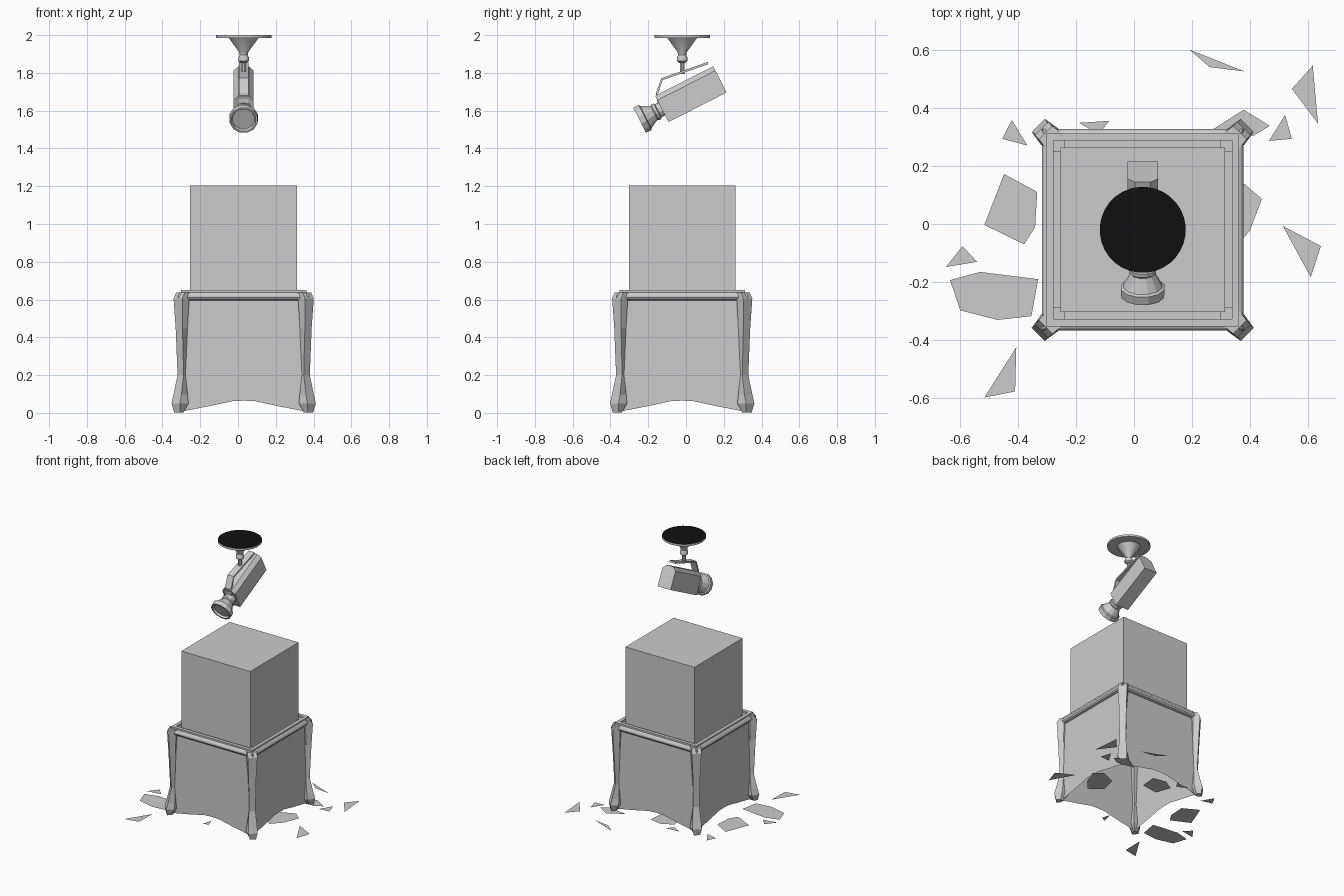
import bpy, bmesh, math
from mathutils import Matrix, Vector

if "Cube" in bpy.data.objects:
    bpy.data.objects.remove(bpy.data.objects["Cube"])

CX, CY = 0.03, -0.02          # centre of the case
CENTRE = Matrix.Translation((CX, CY, 0))


def material(name, value):
    m = bpy.data.materials.new(name)
    m.use_nodes = True
    colour = (value, value, value, 1)
    m.diffuse_color = colour
    m.node_tree.nodes["Principled BSDF"].inputs["Base Color"].default_value = colour
    return m


GREY = material("plain grey", 0.6)
BLACK = material("black", 0.005)


def finish(name, bm, mat=GREY, matrix=CENTRE, smooth=False, fix=True):
    if fix:
        bmesh.ops.recalc_face_normals(bm, faces=bm.faces)
    mesh = bpy.data.meshes.new(name)
    bm.to_mesh(mesh)
    bm.free()
    obj = bpy.data.objects.new(name, mesh)
    obj.matrix_world = matrix
    mesh.materials.append(mat)
    bpy.context.collection.objects.link(obj)
    if smooth:
        bpy.ops.object.select_all(action="DESELECT")
        obj.select_set(True)
        bpy.context.view_layer.objects.active = obj
        bpy.ops.object.shade_smooth_by_angle(angle=math.radians(32))
    return obj


def loft(name, rings, caps=True, **kw):
    """Skin a list of closed rings that share one point count."""
    bm = bmesh.new()
    loops = [[bm.verts.new(p) for p in ring] for ring in rings]
    for a, b in zip(loops, loops[1:]):
        for i in range(len(a)):
            j = (i + 1) % len(a)
            bm.faces.new((a[i], a[j], b[j], b[i]))
    if caps:
        bm.faces.new(loops[0])
        bm.faces.new(loops[-1])
    return finish(name, bm, **kw)


def square(h, z):
    return [(h, h, z), (-h, h, z), (-h, -h, z), (h, -h, z)]


def circle(r, z, n):
    turns = [2 * math.pi * (i + 0.5) / n for i in range(n)]
    return [(r * math.cos(t), r * math.sin(t), z) for t in turns]


def lathe(name, profile, n, **kw):
    return loft(name, [circle(r, z, n) for r, z in profile], **kw)


# Display cube and the recessed moulding it stands in
loft("display_cube", [square(0.283, 0.62), square(0.283, 1.203)])
moulding = [(0.322, 0.595), (0.34, 0.6), (0.347, 0.61), (0.347, 0.622), (0.34, 0.634),
            (0.332, 0.638), (0.332, 0.65), (0.307, 0.65), (0.307, 0.622), (0.28, 0.622)]
loft("top_moulding", [square(h, z) for h, z in moulding])

# Four side panels with an arched lower edge
ARCH = [(-0.325, 0.008), (-0.18, 0.036), (-0.06, 0.062), (0, 0.065),
        (0.06, 0.062), (0.18, 0.036), (0.325, 0.008)]
for k, side in enumerate(("front", "left", "back", "right")):
    bm = bmesh.new()
    low = [bm.verts.new((x, -0.325, z)) for x, z in ARCH]
    high = [bm.verts.new((x, -0.325, 0.6)) for x, z in ARCH]
    for i in range(len(ARCH) - 1):
        bm.faces.new((low[i], low[i + 1], high[i + 1], high[i]))
    bmesh.ops.dissolve_limit(bm, angle_limit=0.01, verts=bm.verts, edges=bm.edges)
    finish(side + "_panel", bm, fix=False,
           matrix=CENTRE @ Matrix.Rotation(k * math.pi / 2, 4, "Z"))

# Curved corner legs: height, outer reach, width of the corner face, inner reach
LEG = [(0.003, 0.368, 0.03, 0.318), (0.05, 0.382, 0.045, 0.292),
       (0.095, 0.372, 0.042, 0.296), (0.2, 0.35, 0.032, 0.308),
       (0.45, 0.36, 0.036, 0.297), (0.605, 0.371, 0.046, 0.288), (0.638, 0.357, 0.046, 0.268)]


def leg_ring(z, out, cut, inn):
    wing = out - cut / 2
    return [(out, out - cut, z), (out - cut, out, z), (inn, wing - 0.01, z),
            (inn, inn, z), (wing - 0.01, inn, z)]


for k, corner in enumerate(("back_left", "back_right", "front_right", "front_left")):
    loft(corner + "_leg", [leg_ring(*row) for row in LEG],
         matrix=CENTRE @ Matrix.Rotation(k * math.pi / 2, 4, "Z"))

# Ceiling mount: plate, cone, ball and stem
plate = lathe("mount_plate", [(0.148, 1.985), (0.148, 2.0)], 32)
plate.data.materials.append(BLACK)
for f in plate.data.polygons:
    f.material_index = int(f.normal.z > 0.9)
lathe("mount_cone", [(0.022, 1.895), (0.025, 1.91), (0.08, 1.985)], 16, smooth=True)
lathe("mount_ball", [(0.016, 1.853), (0.028, 1.862), (0.028, 1.883), (0.018, 1.9)], 12, smooth=True)
lathe("mount_stem", [(0.013, 1.795), (0.013, 1.86)], 8)

# Tilted camera frame: local z runs forward along the lens, local y is up
AXIS = Matrix.Translation((CX, -0.128, 1.609)) @ Matrix.Rotation(math.radians(90 + 27), 4, "X")


def body_ring(z):
    w, h, c = 0.053, 0.078, 0.026
    return [(-w, -h, z), (w, -h, z), (w, h - c, z), (w - c, h, z), (c - w, h, z), (-w, h - c, z)]


loft("camera_body", [body_ring(-0.345), body_ring(0)], matrix=AXIS)
LENS = [(0.04, -0.01), (0.04, 0.022), (0.048, 0.026), (0.048, 0.04), (0.042, 0.046),
        (0.068, 0.095), (0.078, 0.1), (0.076, 0.132), (0.066, 0.132), (0.06, 0.118)]
lathe("camera_lens", LENS, 12, matrix=AXIS)

# Bent bracket from the stem to the front of the body
PATH = [(0.117, 1.852), (-0.127, 1.767), (-0.154, 1.69), (-0.145, 1.64)]
rings = []
for i, (y, z) in enumerate(PATH):
    a, b = Vector(PATH[max(i - 1, 0)]), Vector(PATH[min(i + 1, len(PATH) - 1)])
    d = (b - a).normalized() * 0.006
    rings.append([(s, y + t * d.y, z - t * d.x) for s, t in
                  ((-0.025, 1), (0.025, 1), (0.025, -1), (-0.025, -1))])
loft("camera_bracket", rings, matrix=Matrix.Translation((CX, 0, 0)))

# Flat broken shards on the floor
SHARDS = [
    [(0.19, 0.6), (0.38, 0.525), (0.26, 0.54)],
    [(0.615, 0.545), (0.633, 0.345), (0.543, 0.465)],
    [(0.52, 0.375), (0.543, 0.293), (0.464, 0.286)],
    [(0.377, 0.393), (0.467, 0.338), (0.41, 0.303), (0.27, 0.325)],
    [(-0.42, 0.358), (-0.367, 0.27), (-0.453, 0.293)],
    [(-0.19, 0.348), (-0.085, 0.355), (-0.12, 0.31)],
    [(-0.447, 0.172), (-0.333, 0.11), (-0.34, -0.01), (-0.378, -0.07), (-0.515, -0.003)],
    [(-0.59, -0.076), (-0.54, -0.13), (-0.647, -0.148)],
    [(-0.53, -0.165), (-0.33, -0.19), (-0.353, -0.317), (-0.47, -0.33), (-0.598, -0.297), (-0.633, -0.193)],
    [(-0.405, -0.424), (-0.409, -0.576), (-0.515, -0.597)],
    [(0.512, -0.007), (0.643, -0.076), (0.608, -0.183)],
    [(0.38, 0.138), (0.44, 0.086), (0.398, -0.024), (0.33, -0.1), (0.24, -0.03), (0.27, 0.09)],
    [(0.08, 0.3), (0.07, 0.18), (-0.06, 0.16), (-0.1, 0.27), (-0.02, 0.32)],
    [(-0.04, -0.362), (0.0, -0.34), (-0.02, -0.28)],
]
bm = bmesh.new()
for shard in SHARDS:
    bm.faces.new([bm.verts.new((x, y, 0.0)) for x, y in shard])
for f in bm.faces:
    f.normal_update()
    if f.normal.z < 0:
        f.normal_flip()
finish("floor_shards", bm, matrix=Matrix.Identity(4), fix=False)
